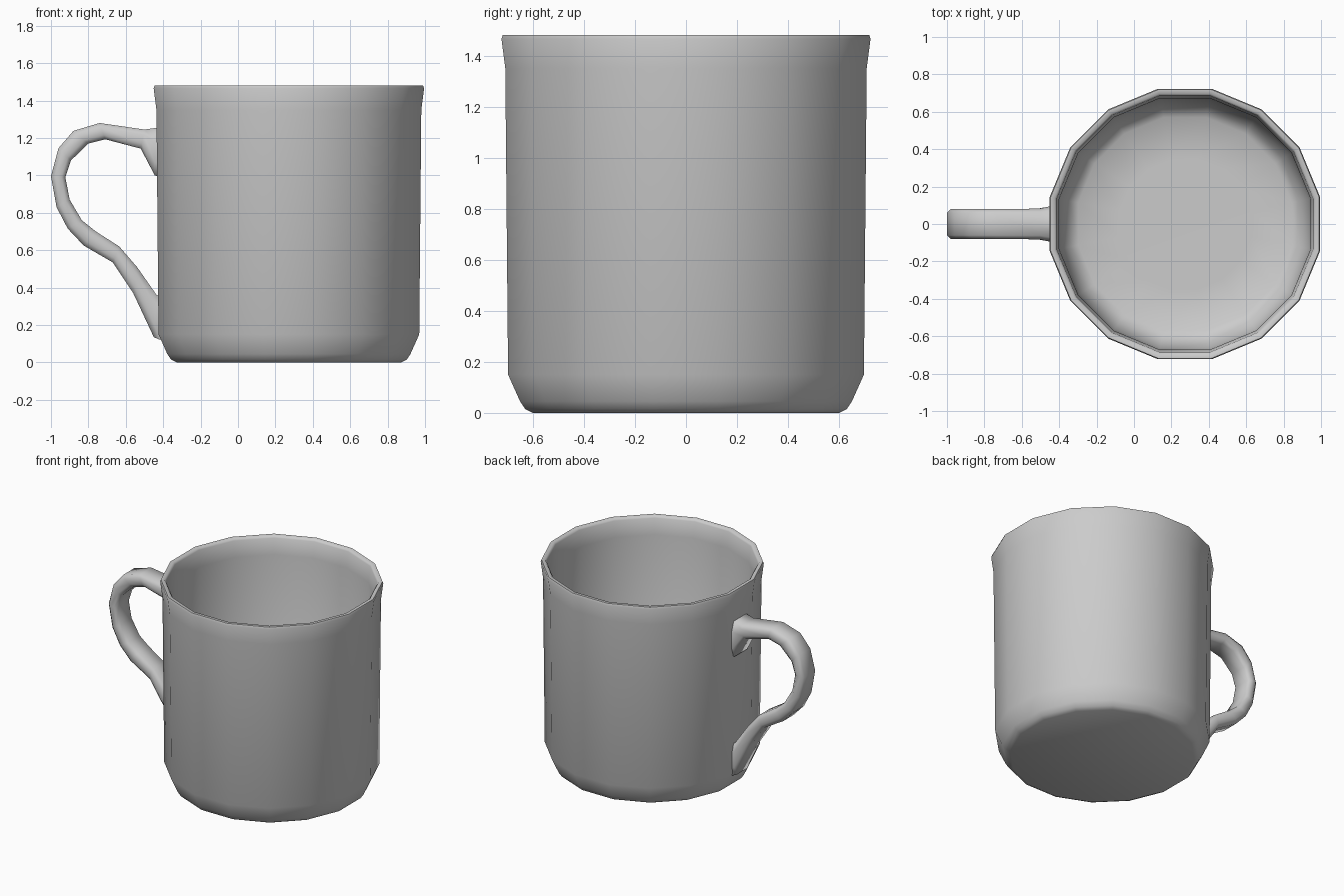
import bpy, bmesh
from math import sin, cos, pi, radians
from mathutils import Vector

if "Cube" in bpy.data.objects:
    bpy.data.objects.remove(bpy.data.objects["Cube"])

SIDES = 16
CX = 0.272


def skin(name, rings, smooth_angle):
    """Bridge a list of closed rings into a capped tube."""
    bm = bmesh.new()
    loops = [[bm.verts.new(p) for p in ring] for ring in rings]
    n = len(loops[0])
    for a, b in zip(loops, loops[1:]):
        for i in range(n):
            j = (i + 1) % n
            bm.faces.new((a[i], a[j], b[j], b[i]))
    bm.faces.new(loops[0][::-1])
    bm.faces.new(loops[-1])
    bmesh.ops.recalc_face_normals(bm, faces=bm.faces[:])
    mesh = bpy.data.meshes.new(name)
    bm.to_mesh(mesh)
    bm.free()
    obj = bpy.data.objects.new(name, mesh)
    bpy.context.collection.objects.link(obj)
    bpy.ops.object.select_all(action='DESELECT')
    obj.select_set(True)
    bpy.context.view_layer.objects.active = obj
    bpy.ops.object.shade_smooth_by_angle(angle=radians(smooth_angle))
    return obj


# Cup: (distance to flat side, height), outside from base to rim, then inside to floor
profile = [(0.60, 0.0), (0.63, 0.015), (0.65, 0.045), (0.697, 0.15), (0.708, 1.35),
           (0.723, 1.465), (0.718, 1.48), (0.695, 1.48), (0.685, 1.465),
           (0.672, 1.35), (0.662, 0.17), (0.615, 0.075), (0.57, 0.045), (0.35, 0.04)]


def cup_ring(apothem, z):
    r = apothem / cos(pi / SIDES)
    return [(CX + r * cos((i + 0.5) * 2 * pi / SIDES),
             r * sin((i + 0.5) * 2 * pi / SIDES), z) for i in range(SIDES)]


skin("cup_body", [cup_ring(a, z) for a, z in profile], 70)

# Handle: outer edge (x, z), inner edge (x, z), half width in y
sections = [
    ((-0.415, 1.255), (-0.415, 0.99), 0.097),
    ((-0.445, 1.253), (-0.445, 1.00), 0.095),
    ((-0.50, 1.245), (-0.52, 1.143), 0.082),
    ((-0.74, 1.28), (-0.71, 1.193), 0.08),
    ((-0.88, 1.238), (-0.80, 1.17), 0.08),
    ((-0.96, 1.145), (-0.893, 1.08), 0.08),
    ((-1.00, 0.995), (-0.923, 0.99), 0.08),
    ((-0.97, 0.83), (-0.90, 0.87), 0.08),
    ((-0.91, 0.715), (-0.835, 0.76), 0.08),
    ((-0.825, 0.625), (-0.76, 0.70), 0.08),
    ((-0.67, 0.535), (-0.635, 0.62), 0.08),
    ((-0.56, 0.37), (-0.54, 0.51), 0.08),
    ((-0.45, 0.135), (-0.435, 0.36), 0.08),
    ((-0.415, 0.12), (-0.415, 0.355), 0.08),
]
# Rounded-box cross-section: (share of half width, position from outer to inner)
section_shape = [(-0.75, 0), (0.75, 0), (1, 0.27), (1, 0.73),
                 (0.75, 1), (-0.75, 1), (-1, 0.73), (-1, 0.27)]


def handle_ring(outer, inner, half):
    o, i = Vector((outer[0], 0, outer[1])), Vector((inner[0], 0, inner[1]))
    return [o.lerp(i, t) + Vector((0, w * half, 0)) for w, t in section_shape]


skin("handle", [handle_ring(*s) for s in sections], 70)
